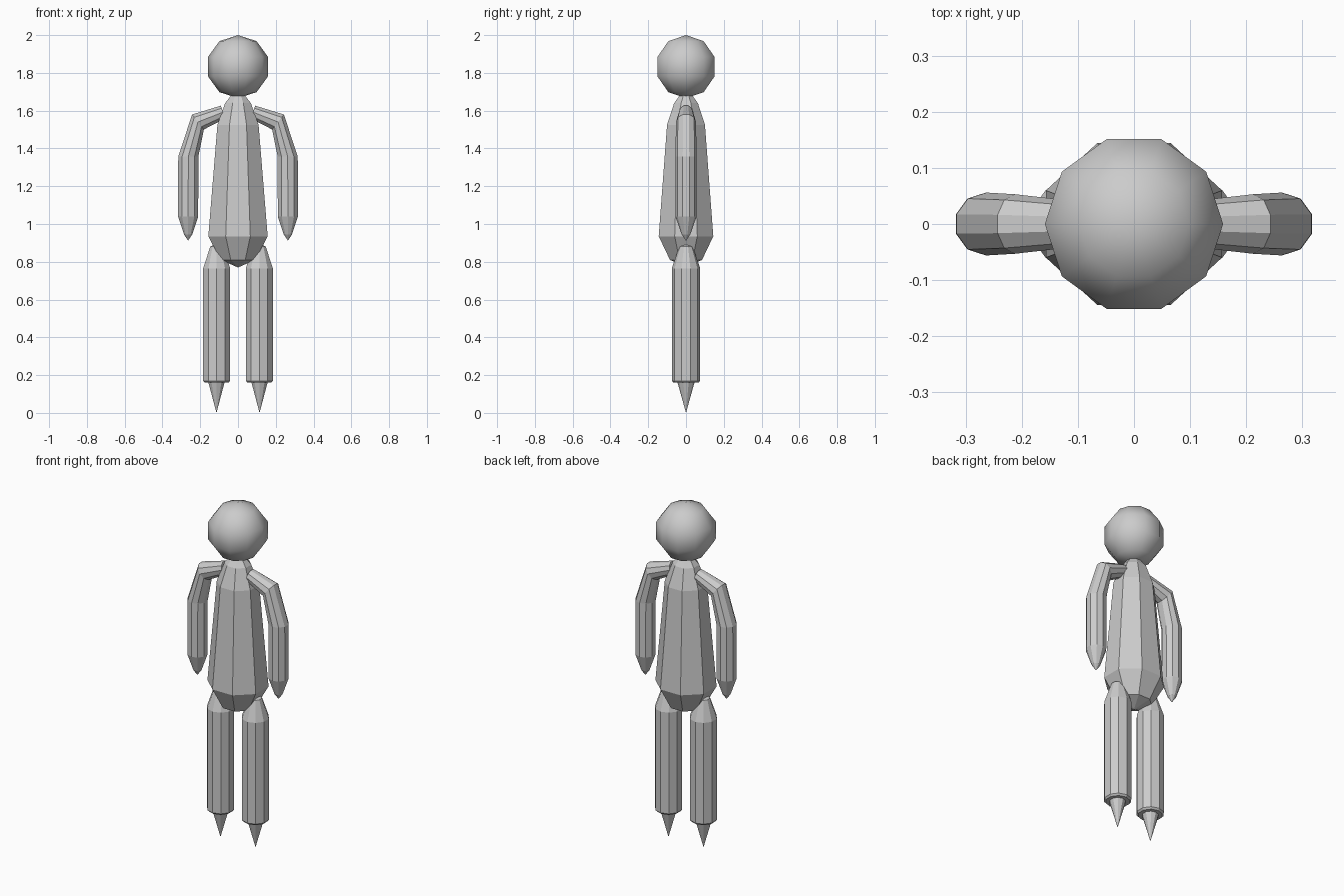
import bpy, bmesh, math
from mathutils import Vector

if "Cube" in bpy.data.objects:
    bpy.data.objects.remove(bpy.data.objects["Cube"])

grey = bpy.data.materials.new("plain_grey")
grey.diffuse_color = (0.6, 0.6, 0.6, 1)
grey.use_nodes = True
grey.node_tree.nodes["Principled BSDF"].inputs["Base Color"].default_value = grey.diffuse_color


def finish(bm, name):
    bmesh.ops.recalc_face_normals(bm, faces=bm.faces)
    me = bpy.data.meshes.new(name)
    bm.to_mesh(me)
    bm.free()
    me.materials.append(grey)
    ob = bpy.data.objects.new(name, me)
    bpy.context.collection.objects.link(ob)
    return ob


def loft(name, rings, sides, phase=0.0, depth=1.0, side=1):
    """Skin rings (x, z, radius, tilt in degrees); radius 0 makes a point."""
    bm = bmesh.new()
    loops = []
    for x, z, r, tilt in rings:
        t = math.radians(tilt)
        across = Vector((math.cos(t), 0, math.sin(t)))
        loop = []
        for i in range(sides if r else 1):
            a = 2 * math.pi * i / sides + math.radians(phase)
            p = Vector((x, 0, z)) + across * (r * math.sin(a))
            p.y = r * depth * math.cos(a)
            p.x *= side
            loop.append(bm.verts.new(p))
        loops.append(loop)
    for a, b in zip(loops, loops[1:]):
        for i in range(sides):
            j = (i + 1) % sides
            quad = [a[i % len(a)], a[j % len(a)], b[j % len(b)], b[i % len(b)]]
            bm.faces.new(list(dict.fromkeys(quad)))
    for loop in (loops[0], loops[-1]):
        if len(loop) > 1:
            bm.faces.new(loop)
    return finish(bm, name)


# Head: smooth ball with few sides, a corner facing the front
bpy.ops.mesh.primitive_uv_sphere_add(segments=10, ring_count=5, radius=0.167,
                                     location=(0, 0, 1.833), rotation=(0, 0, math.pi / 2))
head = bpy.context.object
head.name = "head"
head.data.materials.append(grey)
bpy.ops.object.shade_smooth()

# Torso: tapered eight-sided body with a short neck and pointed base
loft("torso", [(0, 1.68, 0.04, 0), (0, 1.662, 0.055, 0), (0, 1.64, 0.074, 0),
               (0, 1.525, 0.118, 0), (0, 0.935, 0.17, 0), (0, 0.81, 0.1, 0),
               (0, 0.77, 0, 0)], 8, phase=22.5, depth=0.92)

for side, label in ((-1, "left"), (1, "right")):
    # Arm: bent tube from shoulder to rounded hand
    loft(label + "_arm", [(0.08, 1.592, 0.038, 72), (0.212, 1.54, 0.053, 52),
                          (0.263, 1.357, 0.056, 0), (0.264, 1.04, 0.056, 0),
                          (0.264, 0.945, 0.023, 0), (0.264, 0.912, 0, 0)], 10, side=side)
    # Leg: straight tube with a tapered hip and a bevelled cuff
    loft(label + "_leg", [(0.113, 0.9, 0, 0), (0.113, 0.88, 0.036, 0), (0.113, 0.765, 0.075, 0),
                          (0.113, 0.17, 0.075, 0), (0.113, 0.16, 0.066, 0)], 10, side=side)
    # Foot: spike below the cuff
    loft(label + "_foot", [(0.114, 0.165, 0.046, 0), (0.114, 0, 0, 0)], 10, side=side)
